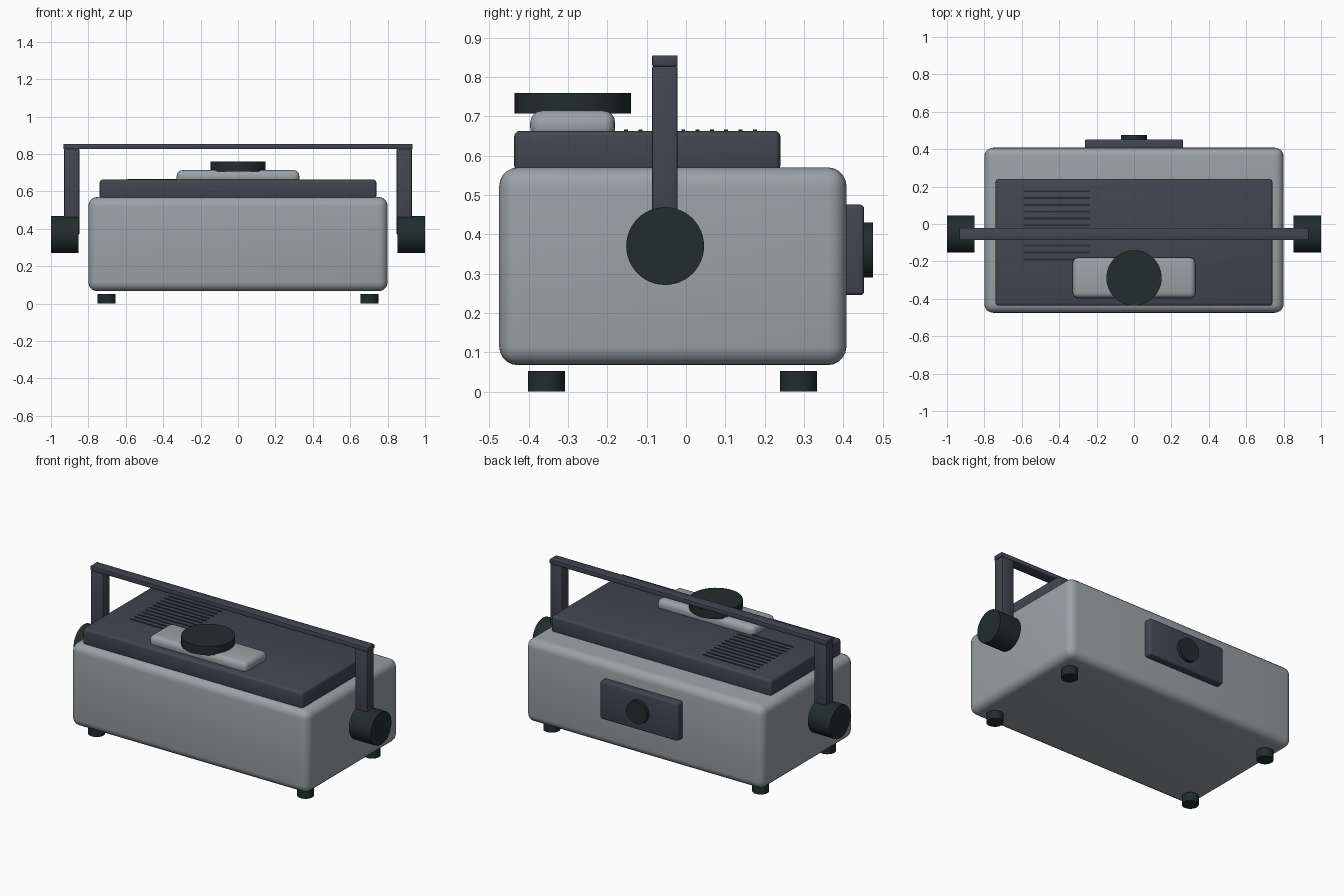
import bpy, bmesh, math
from mathutils import Matrix, Vector

cube = bpy.data.objects.get("Cube")
if cube:
    bpy.data.objects.remove(cube, do_unlink=True)


def material(name, rgb):
    m = bpy.data.materials.new(name)
    m.use_nodes = True
    m.diffuse_color = (*rgb, 1)
    for n in m.node_tree.nodes:
        if n.type == 'BSDF_PRINCIPLED':
            n.inputs["Base Color"].default_value = (*rgb, 1)
    return m


GREY = material("warm_grey", (0.33, 0.36, 0.38))
SLATE = material("slate", (0.055, 0.06, 0.08))
DARK = material("dark_rubber", (0.016, 0.026, 0.027))


def finish(bm, name, mat):
    me = bpy.data.meshes.new(name)
    bm.to_mesh(me)
    bm.free()
    ob = bpy.data.objects.new(name, me)
    bpy.context.collection.objects.link(ob)
    me.materials.append(mat)
    bpy.ops.object.select_all(action='DESELECT')
    ob.select_set(True)
    bpy.context.view_layer.objects.active = ob
    bpy.ops.object.shade_smooth_by_angle(angle=math.radians(35))
    return ob


def box(name, mat, lo, hi, bevel=0.0, segments=3):
    """Box between two corners with rounded edges."""
    lo, hi = Vector(lo), Vector(hi)
    bm = bmesh.new()
    bmesh.ops.create_cube(bm, size=1, matrix=Matrix.Translation((lo + hi) / 2)
                          @ Matrix.Diagonal((*(hi - lo), 1)))
    if bevel:
        bmesh.ops.bevel(bm, geom=bm.edges[:], offset=bevel, segments=segments,
                        profile=0.5, affect='EDGES', clamp_overlap=True)
    return finish(bm, name, mat)


def cylinder(name, mat, centre, radius, depth, axis='Z'):
    rot = {'Z': Matrix(), 'X': Matrix.Rotation(math.pi / 2, 4, 'Y'),
           'Y': Matrix.Rotation(math.pi / 2, 4, 'X')}[axis]
    bm = bmesh.new()
    bmesh.ops.create_cone(bm, cap_ends=True, segments=48, radius1=radius,
                          radius2=radius, depth=depth,
                          matrix=Matrix.Translation(centre) @ rot)
    return finish(bm, name, mat)


# Main case and raised lid
box("case", GREY, (-0.8, -0.475, 0.067), (0.8, 0.408, 0.57), 0.048, 5)
box("lid", SLATE, (-0.74, -0.437, 0.56), (0.74, 0.24, 0.663), 0.015)

# Control pad with dial
box("control_pad", GREY, (-0.328, -0.396, 0.64), (0.328, -0.18, 0.714), 0.03, 4)
cylinder("dial", DARK, (0, -0.288, 0.733), 0.148, 0.053)

# Vent slats on the lid
for i in range(11):
    y = 0.175 - i * 0.0364
    box(f"vent_slat_{i + 1}", DARK, (-0.59, y - 0.005, 0.655), (-0.237, y + 0.005, 0.666))

# Carrying handle: pivots, arms and top bar
for side, s in (("left", 1), ("right", -1)):
    cylinder(f"{side}_pivot", DARK, (s * 0.926, -0.053, 0.37), 0.099, 0.148, 'X')
    xs = sorted((s * 0.848, s * 0.93))
    box(f"{side}_handle_arm", SLATE, (xs[0], -0.086, 0.37), (xs[1], -0.021, 0.828), 0.005, 2)
box("handle_bar", SLATE, (-0.934, -0.086, 0.827), (0.934, -0.021, 0.855), 0.004, 2)

# Rear connection plate and knob
box("rear_plate", SLATE, (-0.262, 0.39, 0.245), (0.262, 0.453, 0.475), 0.01)
cylinder("rear_knob", DARK, (0, 0.455, 0.36), 0.07, 0.04, 'Y')

# Feet
for xn, x in (("right", -0.703), ("left", 0.703)):
    for yn, y in (("front", -0.355), ("back", 0.286)):
        cylinder(f"{yn}_{xn}_foot", DARK, (x, y, 0.026), 0.047, 0.052)
